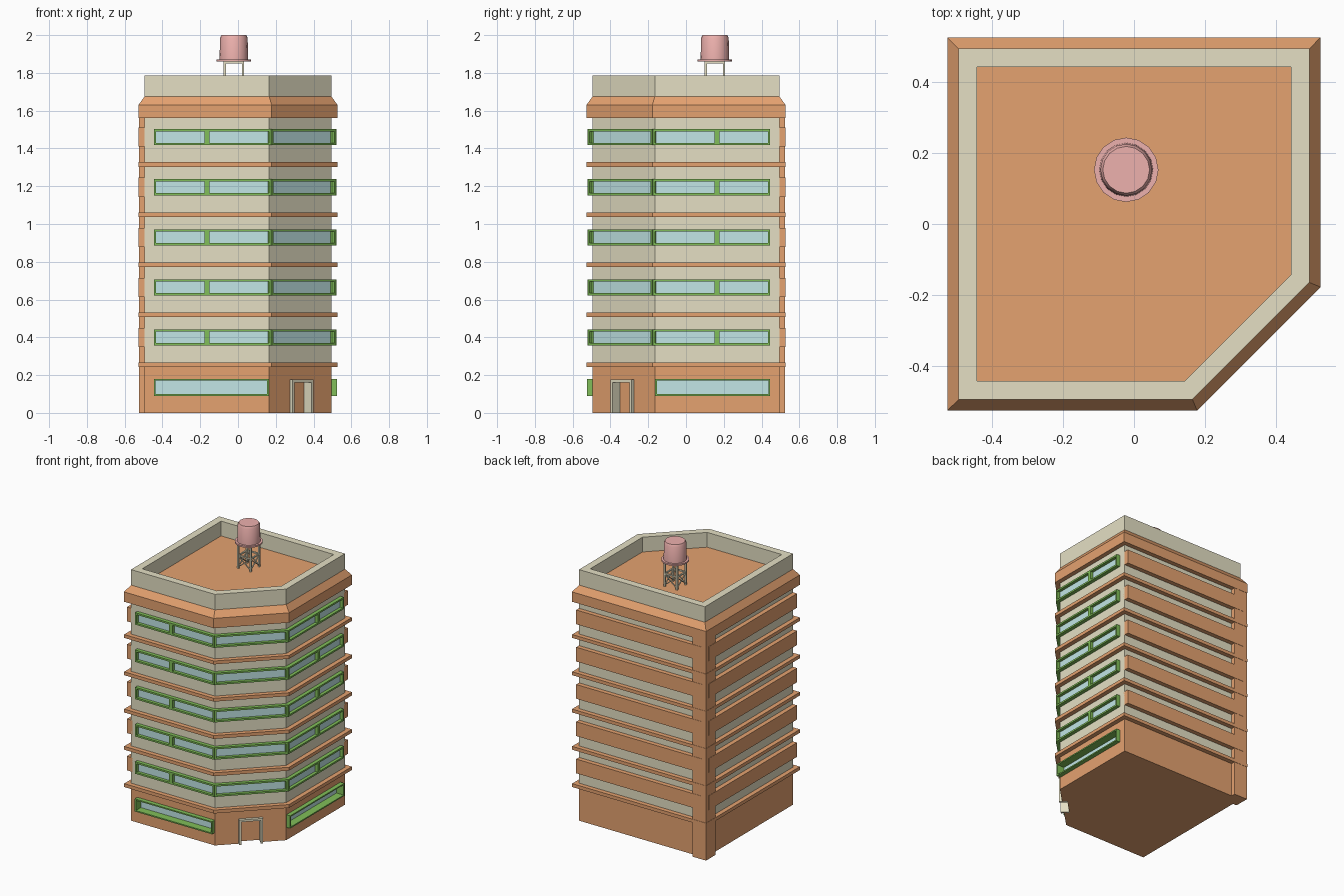
import bpy, bmesh, math
from mathutils import Vector

if "Cube" in bpy.data.objects:
    bpy.data.objects.remove(bpy.data.objects["Cube"])

def mat(name, c):
    m = bpy.data.materials.new(name)
    m.diffuse_color = (*c, 1)
    m.use_nodes = True
    m.node_tree.nodes["Principled BSDF"].inputs["Base Color"].default_value = m.diffuse_color
    return m

ORANGE = mat("terracotta", (0.78, 0.36, 0.16))
BEIGE = mat("sandstone", (0.78, 0.74, 0.55))
GREEN = mat("green_frame", (0.22, 0.52, 0.10))
GLASS = mat("glass", (0.54, 0.79, 0.79))
PINK = mat("tank_pink", (0.85, 0.44, 0.42))

H, CH, R2 = 0.495, 0.66, math.sqrt(2)
# each wall: origin, direction along the wall, outward normal
FRONT = (Vector((0, -H, 0)), Vector((1, 0, 0)), Vector((0, -1, 0)))
RIGHT = (Vector((H, 0, 0)), Vector((0, 1, 0)), Vector((1, 0, 0)))
BACK = (Vector((0, H, 0)), Vector((-1, 0, 0)), Vector((0, 1, 0)))
LEFT = (Vector((-H, 0, 0)), Vector((0, -1, 0)), Vector((-1, 0, 0)))
CORNER = (Vector((CH / 2, -CH / 2, 0)), Vector((1, 1, 0)) / R2, Vector((1, -1, 0)) / R2)

def finish(bm, name, m):
    bmesh.ops.recalc_face_normals(bm, faces=bm.faces)
    me = bpy.data.meshes.new(name)
    bm.to_mesh(me)
    bm.free()
    me.materials.append(m)
    ob = bpy.data.objects.new(name, me)
    bpy.context.collection.objects.link(ob)
    return ob

def skin(bm, rings, caps):
    loops = [[bm.verts.new(p) for p in r] for r in rings]
    n = len(loops[0])
    for a, b in zip(loops, loops[1:]):
        for i in range(n):
            j = (i + 1) % n
            bm.faces.new((a[i], a[j], b[j], b[i]))
    if caps:
        bm.faces.new(loops[0])
        bm.faces.new(loops[-1])

def outline(d, z):
    """Five-sided plan with one cut corner, offset outward by d."""
    h, c = H + d, CH + R2 * d
    return [(-h, -h, z), (c - h, -h, z), (h, h - c, z), (h, h, z), (-h, h, z)]

def shell(name, m, profile, caps=True):
    bm = bmesh.new()
    skin(bm, [outline(d, z) for d, z in profile], caps)
    return finish(bm, name, m)

def wall_boxes(name, m, items):
    """Boxes given as (wall, u0, u1, depth0, depth1, z0, z1)."""
    bm = bmesh.new()
    for (o, u, n), u0, u1, d0, d1, z0, z1 in items:
        skin(bm, [[o + u * a + n * b + Vector((0, 0, z)) for a, b in
                   ((u0, d0), (u1, d0), (u1, d1), (u0, d1))] for z in (z0, z1)], True)
    return finish(bm, name, m)

def frame(w, u0, u1, d0, d1, z0, z1, t, mullions=()):
    bars = [(w, u0, u1, d0, d1, z0, z0 + t), (w, u0, u1, d0, d1, z1 - t, z1),
            (w, u0, u0 + t, d0, d1, z0 + t, z1 - t), (w, u1 - t, u1, d0, d1, z0 + t, z1 - t)]
    return bars + [(w, u - .013, u + .013, d0, d1, z0 + t, z1 - t) for u in mullions]

# main volumes
ground = shell("ground_floor", ORANGE, [(0, 0), (0, .245)])
shell("tower_wall", BEIGE, [(0, .245), (0, 1.67)])
shell("cornice", ORANGE, [(0, 1.56), (.032, 1.56), (.032, 1.63), (0, 1.675)], False)
shell("parapet", BEIGE, [(0, 1.66), (0, 1.785), (-.052, 1.785), (-.052, 1.66)], False)
shell("roof", ORANGE, [(-.051, 1.66), (-.051, 1.68)])

# ledges around every floor
PITCH = .265
for i in range(5):
    z = .243 + i * PITCH
    shell(f"ledge_{i + 1}", ORANGE, [(0, z), (.032, z), (.032, z + .024), (0, z + .024)], False)

# windows, with raised bands on the two blank walls
frames, panes, bands = [], [], []
for i in range(5):
    z0 = .357 + i * PITCH
    z1 = z0 + .085
    for w, u0, u1, mul in ((FRONT, -.445, .175, (-.165,)), (RIGHT, -.175, .445, (.165,)),
                           (CORNER, -.24, .24, ())):
        frames += frame(w, u0, u1, -.005, .026, z0, z1, .012, mul)
        panes.append((w, u0 + .005, u1 - .005, -.005, .004, z0 + .005, z1 - .005))
    for w in (BACK, LEFT):
        bands.append((w, -H, H, -.01, .032, z0 - .008, z1 + .008))
wall_boxes("blank_wall_bands", ORANGE, bands)
wall_boxes("corner_column", ORANGE, [(BACK, .42, .525, -.075, .03, 0, 1.56)])

# ground floor windows and entrance, recessed
cuts = []
for w, u0, u1 in ((FRONT, -.445, .163), (RIGHT, -.163, .445)):
    frames += frame(w, u0, u1, -.03, .03, .09, .18, .009)
    panes.append((w, u0 + .004, u1 - .004, -.035, -.026, .094, .176))
    cuts.append((w, u0 + .004, u1 - .004, -.03, .05, .094, .176))
wall_boxes("window_frames", GREEN, frames)
wall_boxes("window_glass", GLASS, panes)
cuts.append((CORNER, -.07, .07, -.035, .05, -.05, .17))
cutter = wall_boxes("opening_cutter", ORANGE, cuts)
cutter.hide_render = True
cutter.hide_set(True)
mod = ground.modifiers.new("openings", "BOOLEAN")
mod.operation, mod.solver, mod.object = "DIFFERENCE", "EXACT", cutter
wall_boxes("door_frame", BEIGE, [(CORNER, -.078, -.063, -.035, .021, 0, .177),
                                 (CORNER, .063, .078, -.035, .021, 0, .177),
                                 (CORNER, -.063, .063, -.035, .021, .162, .177)])

# water tank
TX, TY = -.022, .153
def cylinder(name, m, profile):
    bm = bmesh.new()
    skin(bm, [[(TX + r * math.cos(k * math.tau / 16), TY + r * math.sin(k * math.tau / 16), z)
               for k in range(16)] for r, z in profile], True)
    ob = finish(bm, name, m)
    bpy.context.view_layer.objects.active = ob
    bpy.ops.object.select_all(action="DESELECT")
    ob.select_set(True)
    bpy.ops.object.shade_smooth_by_angle(angle=math.radians(30))

cylinder("tank", PINK, [(.076, 1.868), (.073, 1.985), (.066, 2.0)])
cylinder("tank_base", PINK, [(.091, 1.86), (.091, 1.871)])

# tank stand: legs, rails and cross braces
def strut(bm, a, b, t=.005):
    a, b = Vector(a), Vector(b)
    d = (b - a).normalized()
    s = d.cross(Vector((0, 0, 1)) if abs(d.z) < .9 else Vector((1, 0, 0))).normalized()
    q = d.cross(s)
    skin(bm, [[p + (s * x + q * y) * t for x, y in ((-1, -1), (1, -1), (1, 1), (-1, 1))]
              for p in (a, b)], True)

bm = bmesh.new()
S = .048
corners = [(TX + x * S, TY + y * S) for x, y in ((-1, -1), (1, -1), (1, 1), (-1, 1))]
for i, p in enumerate(corners):
    n = corners[(i + 1) % 4]
    strut(bm, (*p, 1.68), (*p, 1.862), .006)
    for z in (1.77, 1.855):
        strut(bm, (*p, z), (*n, z))
    strut(bm, (*p, 1.69), (*n, 1.765), .003)
    strut(bm, (*n, 1.69), (*p, 1.765), .003)
finish(bm, "tank_stand", BEIGE)
